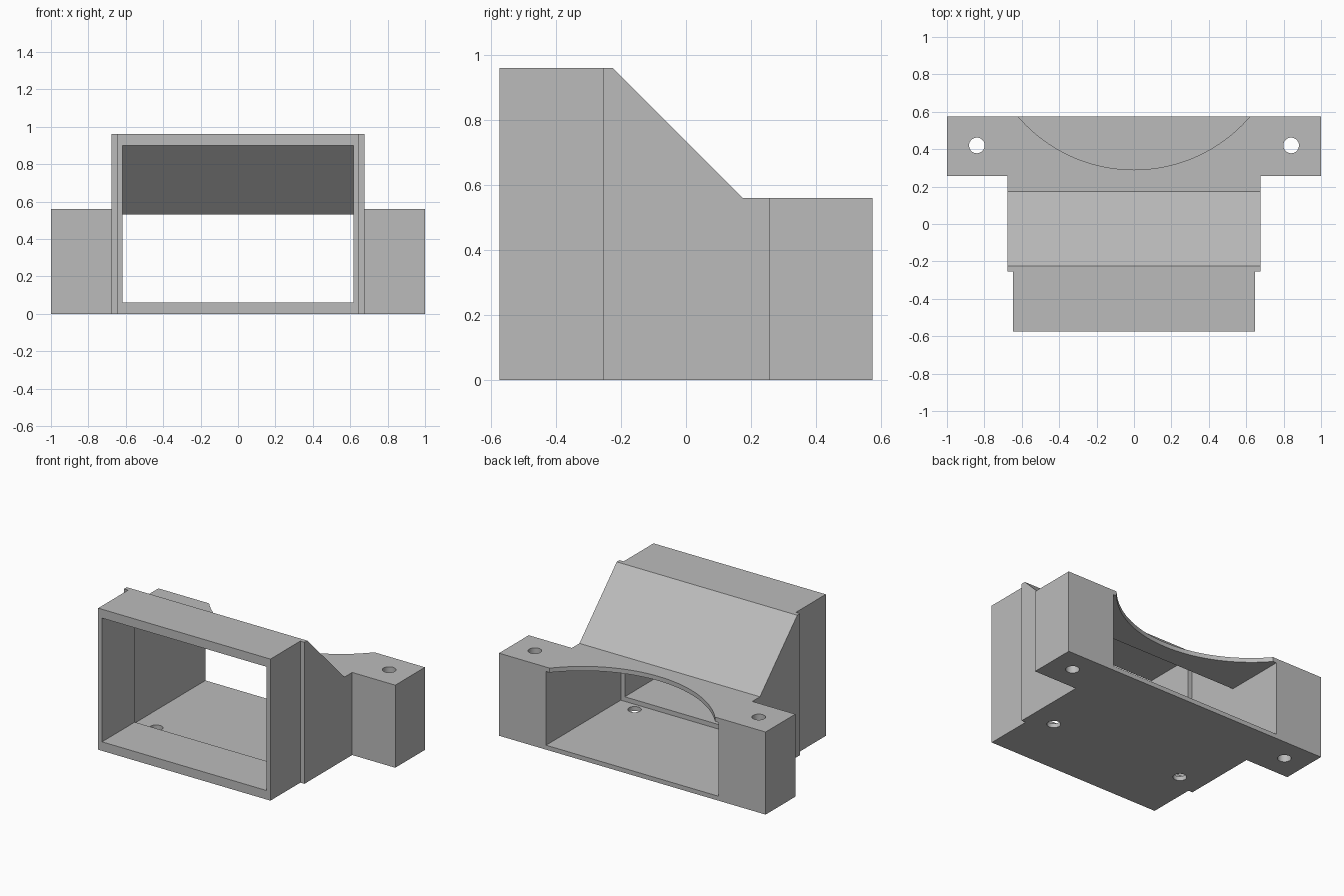
import bpy
import bmesh
import math

cube = bpy.data.objects.get("Cube")
if cube:
    bpy.data.objects.remove(cube, do_unlink=True)

grey = bpy.data.materials.new("plain grey")
grey.use_nodes = True
colour = (0.5, 0.5, 0.5, 1)
grey.diffuse_color = colour
grey.node_tree.nodes["Principled BSDF"].inputs["Base Color"].default_value = colour


def finish(name, bm):
    bmesh.ops.recalc_face_normals(bm, faces=bm.faces)
    mesh = bpy.data.meshes.new(name)
    bm.to_mesh(mesh)
    bm.free()
    mesh.materials.append(grey)
    ob = bpy.data.objects.new(name, mesh)
    bpy.context.collection.objects.link(ob)
    return ob


def side_profile(name, points, x0, x1):
    """Extrude a (y, z) outline from x0 to x1."""
    bm = bmesh.new()
    face = bm.faces.new([bm.verts.new((x0, y, z)) for y, z in points])
    new = bmesh.ops.extrude_face_region(bm, geom=[face])["geom"]
    verts = [g for g in new if isinstance(g, bmesh.types.BMVert)]
    bmesh.ops.translate(bm, verts=verts, vec=(x1 - x0, 0, 0))
    return finish(name, bm)


def box(name, x0, x1, y0, y1, z0, z1):
    return side_profile(name, [(y0, z0), (y1, z0), (y1, z1), (y0, z1)], x0, x1)


def cylinder(name, x, y, z0, z1, radius, sides):
    bm = bmesh.new()
    bmesh.ops.create_cone(bm, cap_ends=True, segments=sides, radius1=radius,
                          radius2=radius, depth=z1 - z0)
    bmesh.ops.translate(bm, verts=bm.verts, vec=(x, y, (z0 + z1) / 2))
    return finish(name, bm)


FRONT, BACK = -0.575, 0.575
TOP, LEDGE = 0.96, 0.56
SLOPE_Y0, SLOPE_Y1 = -0.225, 0.175
WALL = 0.03
BODY_X, COLLAR_X = 0.677, 0.646

# Solid block with the sloped top
body = side_profile("duct_housing", [
    (FRONT, 0), (BACK, 0), (BACK, LEDGE), (SLOPE_Y1, LEDGE),
    (SLOPE_Y0, TOP), (FRONT, TOP)], -1, 1)

cutters = []

# Trim the sides to leave the mounting ears and the narrower front collar
for s in (-1, 1):
    cutters.append(box("ear_trim", s * BODY_X, s * 1.2, -0.8, 0.257, -0.2, 1.2))
    cutters.append(box("collar_trim", s * COLLAR_X, s * 1.1, -0.9, -0.255, -0.3, 1.3))

# Rear chamber, with its ceiling parallel to the slope
ceiling = SLOPE_Y0 + TOP - WALL * math.sqrt(2)
low = LEDGE - WALL
cutters.append(side_profile("rear_chamber", [
    (SLOPE_Y0, WALL), (0.8, WALL), (0.8, low), (ceiling - low, low),
    (SLOPE_Y0, ceiling - SLOPE_Y0)], -BODY_X + WALL, BODY_X - WALL))

# Front opening
cutters.append(box("front_opening", -0.617, 0.617, -0.8, -0.21, 0.061, 0.9))

# Round bite out of the rear roof
cutters.append(cylinder("roof_bite", 0, 1.107, 0.4, 0.8, 0.817, 128))

# Screw holes through the ears and the floor
for s in (-1, 1):
    cutters.append(cylinder("ear_hole", s * 0.84, 0.42, -0.1, 0.8, 0.042, 32))
    cutters.append(cylinder("floor_hole", s * 0.5, -0.163, -0.1, 0.2, 0.042, 32))

bpy.context.view_layer.objects.active = body
for cutter in cutters:
    cutter.hide_render = True
    mod = body.modifiers.new(cutter.name, 'BOOLEAN')
    mod.operation = 'DIFFERENCE'
    mod.solver = 'EXACT'
    mod.object = cutter
    bpy.ops.object.modifier_apply(modifier=mod.name)
    bpy.data.objects.remove(cutter, do_unlink=True)

bpy.ops.object.select_all(action='DESELECT')
body.select_set(True)
bpy.ops.object.shade_smooth_by_angle(angle=math.radians(25))
